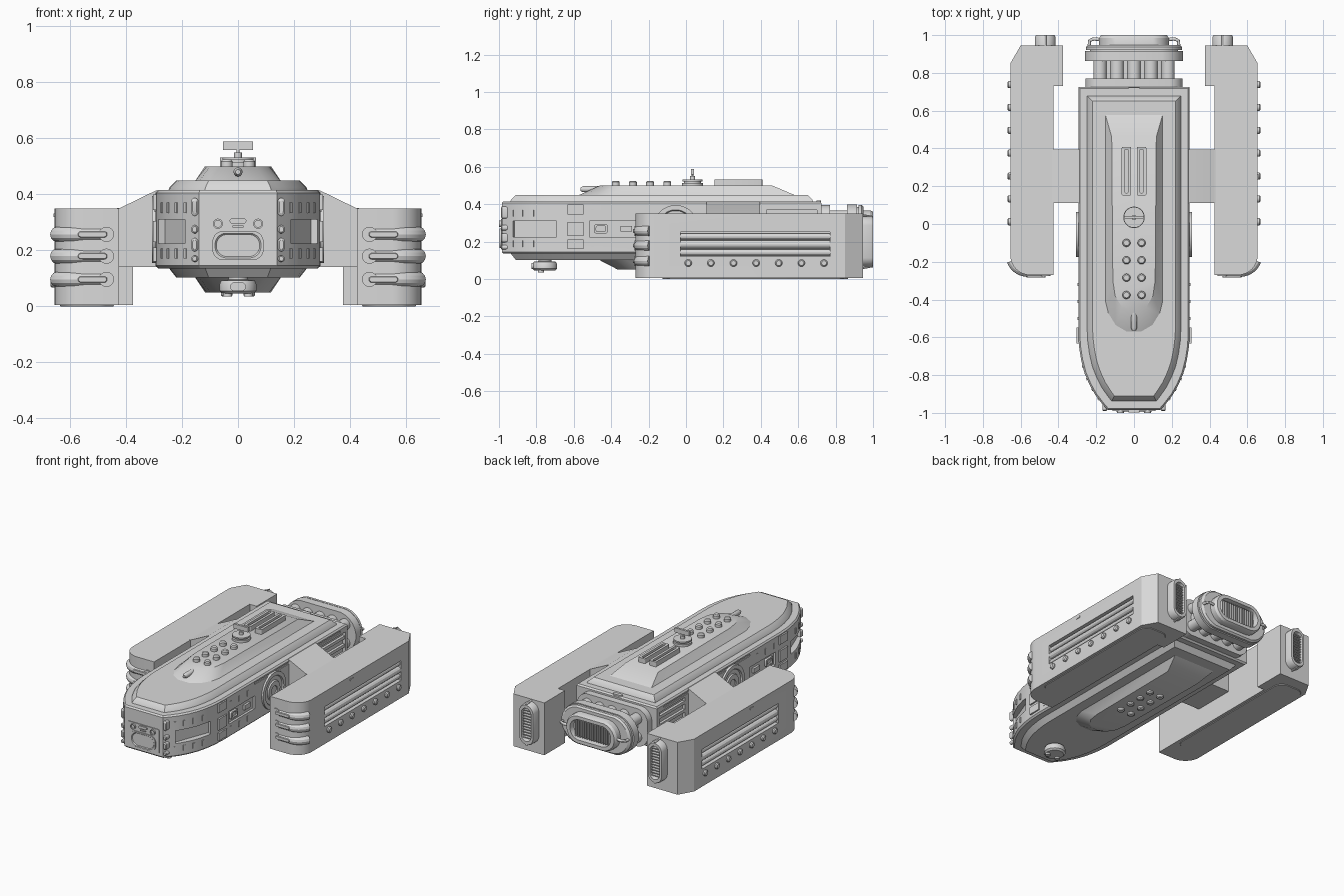
import bpy
import bmesh
import math
from mathutils import Matrix, Vector

if "Cube" in bpy.data.objects:
    bpy.data.objects.remove(bpy.data.objects["Cube"])

grey = bpy.data.materials.new("hull_grey")
grey.use_nodes = True
grey.diffuse_color = (0.7, 0.7, 0.7, 1)
grey.node_tree.nodes["Principled BSDF"].inputs["Base Color"].default_value = (0.7, 0.7, 0.7, 1)
parts = []


def add_mesh(name, mesh, mirror=False):
    mesh.materials.clear()
    mesh.materials.append(grey)
    ob = bpy.data.objects.new(name, mesh)
    bpy.context.collection.objects.link(ob)
    if mirror:
        ob.modifiers.new("mirror", "MIRROR").use_mirror_merge = False
    parts.append(ob)
    return ob


def finish(name, bm, mirror):
    bmesh.ops.recalc_face_normals(bm, faces=bm.faces)
    mesh = bpy.data.meshes.new(name)
    bm.to_mesh(mesh)
    bm.free()
    return add_mesh(name, mesh, mirror)


def loft(name, rings, mirror=False):
    """Skin a stack of equal rings and cap both ends."""
    bm = bmesh.new()
    vs = [[bm.verts.new(p) for p in ring] for ring in rings]
    n = len(vs[0])
    for a, b in zip(vs, vs[1:]):
        for i in range(n):
            j = (i + 1) % n
            bm.faces.new((a[i], a[j], b[j], b[i]))
    bm.faces.new(vs[0])
    bm.faces.new(vs[-1])
    return finish(name, bm, mirror)


def rounded(name, axis, u, v, layers, r=1, mirror=False, n=24):
    """Rounded shape along an axis; layers hold (position, half width, half height)."""
    rings = []
    for t, hw, hh in layers:
        rad = min(hw, hh, r)
        ring = []
        for k in range(n):
            a = (k + 0.5) * math.tau / n
            c, s = math.cos(a), math.sin(a)
            p = u + c * rad + math.copysign(hw - rad, c)
            q = v + s * rad + math.copysign(hh - rad, s)
            ring.append({"x": (t, p, q), "y": (p, t, q), "z": (p, q, t)}[axis])
        rings.append(ring)
    return loft(name, rings, mirror)


def disc(name, axis, u, v, a, b, r, mirror=False):
    return rounded(name, axis, u, v, [(a, r, r), (b, r, r)], mirror=mirror)


def box(name, centre, size, turn=0, mirror=False):
    bm = bmesh.new()
    m = Matrix.Translation(centre) @ Matrix.Rotation(turn, 4, "Z") @ Matrix.Diagonal((*size, 1))
    bmesh.ops.create_cube(bm, size=1, matrix=m)
    return finish(name, bm, mirror)


def cut(ob, cutter):
    """Carve the cutter out of the part, then discard the cutter."""
    mod = ob.modifiers.new("cut", "BOOLEAN")
    mod.operation, mod.solver, mod.object = "DIFFERENCE", "EXACT", cutter
    bpy.context.view_layer.update()
    ob.data = bpy.data.meshes.new_from_object(ob.evaluated_get(bpy.context.evaluated_depsgraph_get()))
    ob.modifiers.clear()
    parts.remove(cutter)
    bpy.data.objects.remove(cutter)


def tube(name, points, r, mirror=False):
    cu = bpy.data.curves.new(name, "CURVE")
    cu.dimensions, cu.bevel_depth, cu.use_fill_caps = "3D", r, True
    sp = cu.splines.new("POLY")
    sp.points.add(len(points) - 1)
    for p, co in zip(sp.points, points):
        p.co = (*co, 1)
    ob = bpy.data.objects.new(name, cu)
    mesh = bpy.data.meshes.new_from_object(ob)
    bpy.data.objects.remove(ob)
    return add_mesh(name, mesh, mirror)


def ring(half, z):
    return [(x, y, z) for x, y in half] + [(-x, y, z) for x, y in reversed(half)]


def shrink(half, d):
    w = max(p[0] for p in half)
    y0, y1 = half[-1][1], half[0][1]
    mid, span = (y0 + y1) / 2, (y1 - y0) / 2
    return [(x * (1 - d / w), mid + (y - mid) * (1 - d / span)) for x, y in half]


# Main hull with recessed nose windows and side bays
plan = [(.295, .725), (.295, -.58), (.291, -.65), (.28, -.72), (.262, -.79),
        (.236, -.85), (.205, -.905), (.17, -.95), (.14, -.985)]
hull = loft("hull", [ring(shrink(plan, .01), .135), ring(plan, .145),
                     ring(plan, .405), ring(shrink(plan, .008), .415)])
for s in (1, -1):
    cut(hull, box("window_cutter", (s * .255, -.815, .267), (.08, .25, .085), s * -.36))
    cut(hull, box("bay_cutter", (s * .3, -.38, .267), (.04, .27, .085)))
    cut(hull, box("rear_bay_cutter", (s * .3, .565, .28), (.05, .27, .18)))
    cut(hull, box("lintel_cutter", (s * .3, .2, .39), (.02, .9, .012)))

# Stepped decks, raised spine and keel
loft("upper_deck", [ring(shrink(plan, .045), .41), ring(shrink(plan, .05), .425), ring(shrink(plan, .075), .45)])
loft("lower_deck", [ring(shrink(plan, .075), .102), ring(shrink(plan, .045), .14)])
base = [(.155, .59), (.155, -.42), (.14, -.48), (.1, -.545), (.04, -.58)]
crown = [(.118, .46), (.112, -.3), (.1, -.38), (.065, -.44), (.02, -.46)]
loft("spine", [ring(base, .445), ring(crown, .5)])


def aft(half):
    return [(x, y * .9 + .05) for x, y in half]


loft("keel", [ring(aft(base), .106), ring(aft(crown), .05)])

# Spine fittings: round hatches, raised rails, lamp and scanner
for i in range(4):
    y = -.1 - .092 * i
    rounded("hatch", "z", .04, y, [(.49, .021, .021), (.518, .021, .021), (.525, .015, .015)], mirror=True)
    rounded("keel_hatch", "z", .04, y + .3, [(.06, .021, .021), (.04, .021, .021), (.034, .015, .015)], mirror=True)
rail = rounded("spine_rail", "z", .04, .28,
               [(.49, .025, .128), (.532, .025, .128), (.532, .009, .115), (.51, .009, .115)], r=.006)
rail.modifiers.new("mirror", "MIRROR")
rounded("spine_lamp", "y", 0, .48, [(-.565, .009, .009), (-.55, .016, .016), (-.44, .016, .016)])
rounded("scanner_base", "z", 0, .035, [(.49, .057, .057), (.514, .057, .057), (.514, .045, .045),
                                       (.522, .045, .045), (.522, .055, .055), (.531, .055, .055)])
disc("scanner_collar", "z", 0, .035, .53, .55, .014)
disc("scanner_mast", "z", 0, .035, .53, .57, .005)
box("scanner_head", (0, .035, .574), (.106, .014, .03))

# Ventral turret
rounded("turret", "z", 0, -.755, [(.11, .035, .035), (.095, .035, .035), (.092, .06, .06),
                                  (.08, .066, .066), (.055, .066, .066), (.045, .055, .055)])
rounded("turret_eye", "y", 0, .07, [(-.8, .028, .016), (-.826, .028, .016)])
disc("turret_foot", "z", .037, -.775, .06, .035, .016, mirror=True)

# Nose plate with hatch, lamps and slots
rounded("nose_panel", "y", 0, .24, [(-.97, .115, .08), (-.99, .115, .08)], r=.01)
rounded("nose_hatch", "y", 0, .217, [(-.98, .092, .052), (-.996, .092, .052),
                                     (-.996, .082, .044), (-.991, .078, .04)], r=.04)
rounded("nose_lamp", "y", .072, .295, [(-.98, .018, .018), (-1, .018, .018),
                                       (-1, .012, .012), (-.993, .012, .012)], mirror=True)
rounded("nose_slot", "y", 0, .305, [(-.98, .03, .009), (-.998, .03, .009)])
rounded("nose_bar", "y", 0, .285, [(-.98, .02, .004), (-.998, .02, .004)])
for z, h in ((.355, .032), (.275, .015), (.22, .024), (.17, .012)):
    rounded("nose_pillar_lamp", "y", .155, z, [(-.95, .012, h), (-.985, .012, h), (-.99, .007, h * .7)], mirror=True)

# Slits above and below the nose windows
for (x, y), (x2, y2) in zip(plan[3:7], plan[4:8]):
    for z in (.352, .188):
        box("hull_slit", ((x + x2) / 2, (y + y2) / 2, z), (.008, .014, .036), -math.atan2(x - x2, y - y2), True)

# Side plates, bay equipment and side wheel
for z, h in ((.372, .055), (.267, .075), (.185, .05)):
    box("side_plate", (.293, -.59, z), (.022, .085, h), mirror=True)
rounded("bay_port", "x", -.455, .268, [(.27, .035, .024), (.295, .035, .024), (.295, .025, .015), (.285, .025, .015)],
        r=.008, mirror=True)
box("bay_block", (.283, -.32, .268), (.024, .06, .03), mirror=True)
for i in range(3):
    box("rear_bay_rail", (.28, .565, .225 + .055 * i), (.024, .27, .02), mirror=True)
    box("side_slit", (.295, -.5 + .09 * i, .355), (.006, .014, .036), mirror=True)
    box("side_slit_low", (.295, -.5 + .09 * i, .188), (.006, .014, .036), mirror=True)
rounded("side_wheel", "x", -.055, .275,
        [(.28, .12, .12), (.307, .12, .12), (.307, .095, .095), (.298, .09, .09), (.298, .065, .065),
         (.306, .06, .06), (.306, .03, .03), (.3, .028, .028)], mirror=True, n=40)

# Wing struts
profile = [(.28, .14), (.435, .14), (.435, .35), (.42, .352), (.295, .413), (.28, .413)]
loft("strut", [[(x, y, z) for x, z in profile] for y in (.11, .395)], mirror=True)

# Side pods with rounded front corner and recessed flank
arc = [(.55 + .105 * math.sin(a), -.165 - .105 * math.cos(a))
       for a in (math.radians(9 * k) for k in range(11))]
pod_plan = [(.425, -.27)] + arc + [(.655, .85), (.6, .945), (.375, .945), (.375, .73), (.425, .73)]
pod = loft("side_pod", [[(x, y, z) for x, y in pod_plan] for z in (.004, .35)])
cut(pod, box("flank_cutter", (.655, .37, .185), (.07, .8, .13)))
pod.modifiers.new("mirror", "MIRROR")
for z, r in ((.228, .016), (.185, .022), (.142, .016)):
    tube("flank_pipe", [(.632, -.03, z), (.632, .77, z)], r, True)
for i in range(7):
    rounded("flank_stud", "x", .012 + .121 * i, .085,
            [(.65, .019, .019), (.664, .019, .019), (.67, .013, .013)], mirror=True)
box("flank_tab", (.655, .25, .325), (.008, .03, .012), mirror=True)
rounded("pod_skid", "z", .54, .37, [(.01, .1, .5), (0, .095, .495)], r=.06, mirror=True)

# Wrapped front vents on the pods
for z in (.257, .179, .096):
    path = [(.47, -.252)] + [(x * .97 + .0165, y + .018 * (1 - k / 10)) for k, (x, y) in enumerate(arc[:9])]
    tube("front_vent", [(x, y, z) for x, y in path], .027, True)
    disc("front_vent_end", "y", .47, z, -.24, -.276, .027, True)
    rounded("front_vent_slot", "y", .52, z, [(-.27, .055, .013), (-.283, .05, .009)], mirror=True)

# Pod exhausts with slats and clamps
rounded("pod_exhaust", "y", .47, .2, [(.93, .055, .135), (.99, .055, .135), (1, .05, .13),
                                      (1, .035, .11), (.97, .032, .105)], mirror=True)
for i in range(11):
    box("pod_exhaust_slat", (.47, .98, .11 + .018 * i), (.062, .02, .006), mirror=True)
for z, d in ((.32, 1), (.08, -1)):
    tube("pod_clamp", [(.47, .99, z), (.47, .995, z + d * .014), (.47, .94, z + d * .022)], .006, True)

# Main engine: mounting plate, pipes, collars and nozzle
mid = .27
rounded("engine_mount", "y", 0, mid, [(.71, .258, .125), (.77, .258, .125)], r=.08)
rounded("engine_core", "y", 0, mid, [(.76, .19, .07), (.87, .19, .07)])
for i in range(5):
    for z in (mid - .06, mid + .06):
        disc("engine_pipe", "y", -.18 + .09 * i, z, .76, .87, .036)
rounded("engine_collar", "y", 0, mid, [(.862, .26, .13), (.915, .26, .13), (.915, .235, .115), (.922, .235, .115),
                                       (.922, .255, .128), (.938, .255, .128), (.948, .24, .118)])
rounded("engine_nozzle", "y", 0, mid, [(.94, .185, .098), (.985, .185, .098), (1, .175, .09),
                                       (1, .15, .068), (.965, .145, .063)])
for i in range(15):
    box("engine_slat", (-.119 + .017 * i, .975, mid), (.006, .022, .11))
tube("engine_clamp", [(.17, .975, mid), (.215, .98, mid), (.235, .97, mid), (.238, .935, mid)], .009, True)
rounded("stern_slot", "z", 0, .71, [(.41, .035, .012), (.42, .035, .012)])

# Smooth curved surfaces, keep edges sharp
bpy.ops.object.select_all(action="DESELECT")
for ob in parts:
    ob.select_set(True)
bpy.context.view_layer.objects.active = parts[0]
bpy.ops.object.shade_smooth_by_angle(angle=math.radians(28))
